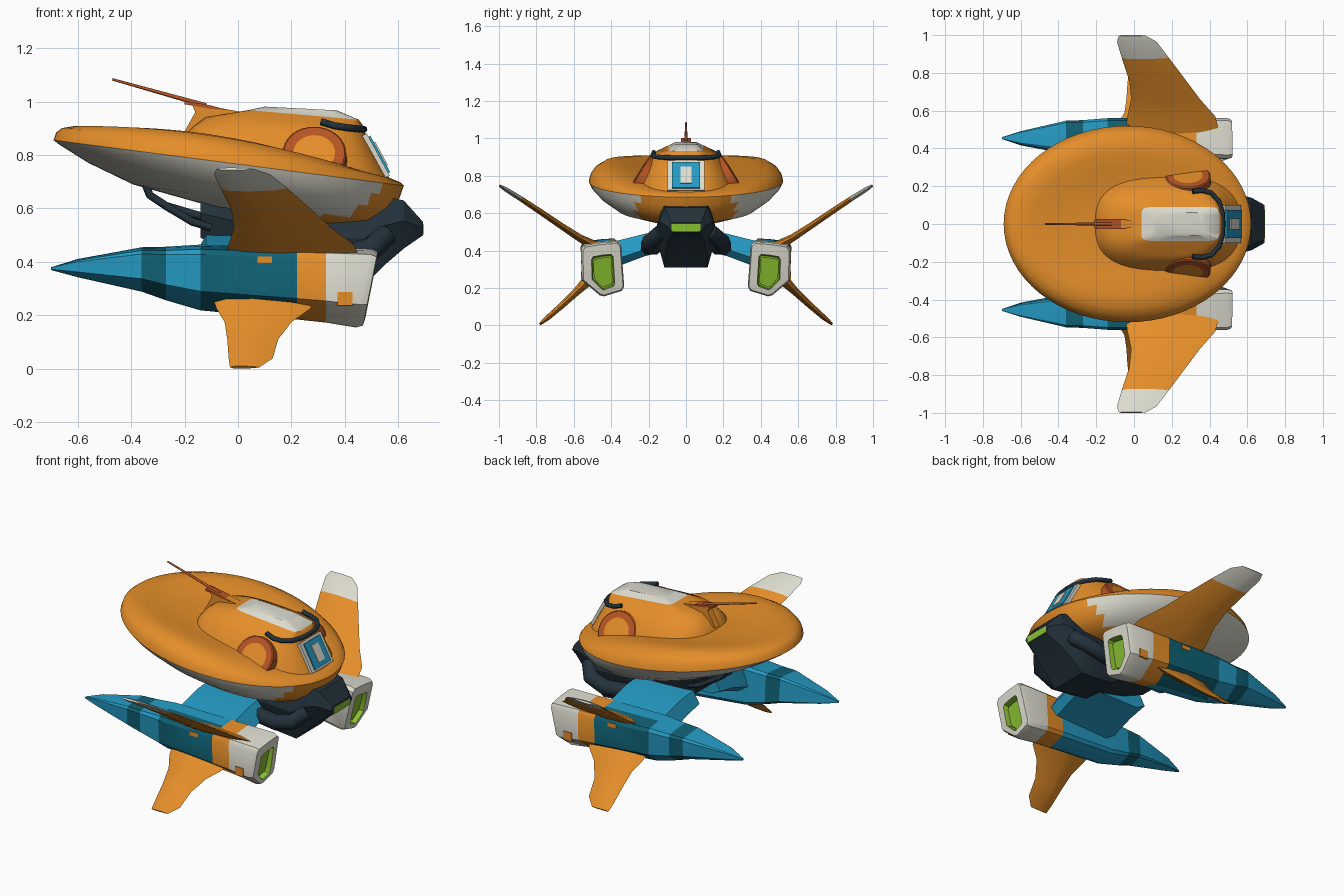
import bpy, bmesh
from math import cos, sin, pi, radians, copysign
from mathutils import Vector

if "Cube" in bpy.data.objects:
    bpy.data.objects.remove(bpy.data.objects["Cube"])

# Colours
COLOURS = {
    "orange": (0.78, 0.27, 0.022), "white": (0.72, 0.71, 0.62),
    "blue": (0.018, 0.32, 0.54), "teal": (0.005, 0.12, 0.18),
    "slate": (0.017, 0.032, 0.045), "rust": (0.47, 0.09, 0.018),
    "green": (0.25, 0.52, 0.03)}
MATS = {}
for key, rgb in COLOURS.items():
    m = bpy.data.materials.new(key + "_paint")
    m.use_nodes = True
    m.diffuse_color = (*rgb, 1)
    bsdf = m.node_tree.nodes["Principled BSDF"]
    bsdf.inputs["Base Color"].default_value = (*rgb, 1)
    bsdf.inputs["Roughness"].default_value = 0.6
    MATS[key] = m


def finish(ob, mirror=False, angle=35):
    """Smooth shading with sharp edges, optional mirror across y."""
    bpy.ops.object.select_all(action="DESELECT")
    ob.select_set(True)
    bpy.context.view_layer.objects.active = ob
    if ob.type == "MESH":
        bpy.ops.object.shade_smooth_by_angle(angle=radians(angle))
    if mirror:
        ob.modifiers.new("mirror", "MIRROR").use_axis = (False, True, False)
    return ob


def loft(name, rings, bands, mirror=False, rule=None, angle=35):
    """Skin closed rings; bands holds one colour per strip, caps use the end strips."""
    bm = bmesh.new()
    keys = list(dict.fromkeys(bands)) + [k for k in COLOURS if k not in bands]
    rows = [[bm.verts.new(p) for p in ring] for ring in rings]
    n = len(rows[0])
    faces = [(bm.faces.new(rows[0]), bands[0]), (bm.faces.new(rows[-1]), bands[-1])]
    for a, b, colour in zip(rows, rows[1:], bands):
        for i in range(n):
            j = (i + 1) % n
            faces.append((bm.faces.new((a[i], a[j], b[j], b[i])), colour))
    for f, colour in faces:
        if rule:
            colour = rule(f.calc_center_median(), colour)
        f.material_index = keys.index(colour)
    bmesh.ops.recalc_face_normals(bm, faces=bm.faces)
    me = bpy.data.meshes.new(name)
    bm.to_mesh(me)
    bm.free()
    for k in keys:
        me.materials.append(MATS[k])
    ob = bpy.data.objects.new(name, me)
    bpy.context.collection.objects.link(ob)
    return finish(ob, mirror, angle)


def prism(name, outline, half, colour):
    """Side outline (x, z) given thickness in y."""
    return loft(name, [[(x, y, z) for x, z in outline] for y in (-half, half)], [colour])


def plate(name, loc, size, tilt, colour):
    bpy.ops.mesh.primitive_cube_add(size=1, location=loc, rotation=(0, tilt, 0))
    ob = bpy.context.object
    ob.name, ob.scale = name, size
    ob.data.materials.append(MATS[colour])


def tube(name, points, radius, colour, mirror=False, end=1.0):
    cu = bpy.data.curves.new(name, "CURVE")
    cu.dimensions = "3D"
    cu.bevel_depth, cu.bevel_resolution, cu.use_fill_caps = radius, 2, True
    sp = cu.splines.new("POLY")
    sp.points.add(len(points) - 1)
    for i, p in enumerate(points):
        sp.points[i].co = (*p, 1)
        sp.points[i].radius = 1 + (end - 1) * i / (len(points) - 1)
    cu.materials.append(MATS[colour])
    ob = bpy.data.objects.new(name, cu)
    bpy.context.collection.objects.link(ob)
    return finish(ob, mirror)


def oval(x0, x1, half, z0, z1, power=2.0, bend=0.0, n=64):
    """Superellipse ring running from z0 at x0 to z1 at x1, its ends bent down."""
    ring = []
    for i in range(n):
        c, s = cos(2 * pi * i / n), sin(2 * pi * i / n)
        u = copysign(abs(c) ** (2 / power), c)
        v = copysign(abs(s) ** (2 / power), s)
        ring.append(((x0 + x1) / 2 + u * (x1 - x0) / 2, half * v,
                     z0 + (z1 - z0) * (u + 1) / 2 - bend * u * u))
    return ring


# Tilted saucer hull: (radius fraction, height, rearward shift, tilt, bend)
def disc(frac, height, shift, tilt=0.0, bend=0.0):
    x0, x1 = -0.035 + shift - 0.655 * frac, -0.035 + shift + 0.655 * frac
    mid = 0.745 + height
    return oval(x0, x1, 0.52 * frac, mid - 0.153 * x0 - tilt, mid - 0.153 * x1 + tilt, bend=bend)


SAUCER = [(0.12, -0.15, 0.22), (0.4, -0.15, 0.18), (0.7, -0.115, 0.1), (0.87, -0.06, 0.045),
          (0.97, -0.01, 0.005), (1, 0.02, 0, 0.015), (0.985, 0.052, 0, 0.005, 0.012),
          (0.94, 0.085, -0.008, 0, 0.03), (0.85, 0.112, -0.02, -0.005, 0.047),
          (0.72, 0.116, -0.03, -0.005, 0.045), (0.55, 0.1, -0.03, 0, 0.03), (0.3, 0.08, 0)]
loft("saucer", [disc(*s) for s in SAUCER], ["white"] * 5 + ["orange"] * 6,
     rule=lambda c, k: "orange" if c.x > 0.3 and abs(c.y) < 0.26 else k)

# Cabin dome with a painted roof panel
loft("cabin", [oval(-0.22, 0.585, 0.28, 0.82, 0.68, 2.4), oval(-0.2, 0.517, 0.235, 0.87, 0.80, 2.8),
               oval(-0.17, 0.475, 0.195, 0.905, 0.885, 2.8), oval(-0.12, 0.466, 0.16, 0.942, 0.912, 3),
               oval(0.04, 0.452, 0.09, 0.968, 0.932, 9), oval(0.1, 0.37, 0.06, 0.981, 0.967, 9)],
     ["orange"] * 4 + ["white"])
tube("visor", [(0.31, 0.172, 0.925), (0.36, 0.178, 0.91), (0.41, 0.165, 0.902), (0.45, 0.12, 0.898),
               (0.468, 0.06, 0.896), (0.471, 0, 0.896)], 0.013, "slate", mirror=True)
plate("window_frame", (0.511, 0, 0.795), (0.03, 0.2, 0.18), -0.5, "white")
plate("window", (0.528, 0, 0.802), (0.009, 0.15, 0.155), -0.5, "blue")
plate("window_patch", (0.533, 0, 0.804), (0.009, 0.06, 0.1), -0.5, "white")


# Round hatches leaning on the cabin sides, rust rim around an orange centre
def hatch_ring(radius, out):
    angles = [2 * pi * i / 32 for i in range(32)]
    return [(0.285 + radius * cos(a), 0.256 - 0.53 * radius * sin(a) + 0.85 * out,
             0.807 + 0.85 * radius * sin(a) + 0.53 * out) for a in angles]


loft("hatch", [hatch_ring(0.125, -0.08), hatch_ring(0.12, -0.006), hatch_ring(0.114, 0),
               hatch_ring(0.078, 0.002), hatch_ring(0.05, 0.003)],
     ["rust"] * 3 + ["orange"], mirror=True)

# Antenna
prism("antenna_mount", [(-0.21, 0.87), (-0.16, 0.96), (-0.17, 0.985), (-0.09, 0.98), (0.02, 0.96),
                        (0, 0.9)], 0.022, "orange")
prism("antenna_base", [(-0.2, 0.99), (-0.2, 1.003), (-0.1, 0.985), (-0.04, 0.968), (-0.1, 0.972)],
      0.026, "rust")
tube("antenna", [(-0.12, 0, 0.985), (-0.47, 0, 1.083)], 0.009, "rust", end=0.5)

# Central engine body: (x, half width, bottom, top)
HEX = [(0.8, 1), (1, 0.15), (0.7, -1), (-0.7, -1), (-1, 0.15), (-0.8, 1)]
BODY = [(-0.14, 0.13, 0.49, 0.65), (0, 0.13, 0.43, 0.64), (0.17, 0.13, 0.39, 0.62),
        (0.25, 0.16, 0.33, 0.62), (0.47, 0.165, 0.31, 0.62), (0.55, 0.155, 0.39, 0.645),
        (0.62, 0.14, 0.45, 0.63), (0.692, 0.1, 0.5, 0.55)]
loft("engine_body", [[(x, u * w, (lo + hi) / 2 + v * (hi - lo) / 2) for u, v in HEX]
                     for x, w, lo, hi in BODY], ["slate"] * 7, angle=25)
plate("engine_light", (0.69, 0, 0.522), (0.009, 0.155, 0.04), 0, "green")
tube("side_pipe", [(0.55, 0.13, 0.5), (0.5, 0.19, 0.45), (0.4, 0.2, 0.42), (0.25, 0.17, 0.42)],
     0.045, "slate", mirror=True)
for i, y in enumerate((0.05, 0.11)):
    tube("under_cable_%d" % i, [(-0.35, y, 0.7), (-0.33, y, 0.65), (-0.27, y, 0.61),
                                (-0.17, y, 0.58 - 0.03 * i), (-0.1, y, 0.56 - 0.03 * i)],
         0.015, "slate", mirror=True)

# Struts joining body and pods
BOX = [(-0.16, 0.3), (-0.12, 1), (0.24, 1), (0.3, 0.3), (0.26, 0), (-0.1, 0)]
loft("strut", [[(x, y, lo + v * (hi - lo)) for x, v in BOX] for y, lo, hi in
               ((0.1, 0.4, 0.5), (0.22, 0.37, 0.49), (0.38, 0.31, 0.45))],
     ["blue", "blue"], mirror=True, angle=25)

# Engine pods: (x, y, z, half width, half height, colour of the strip ahead)
SECTION = [(1, 0.7), (0.87, 0.86), (0, 0.96), (-0.75, 1), (-0.92, 0.88), (-1.07, -0.65),
           (-0.95, -0.8), (-0.1, -1), (0.1, -0.96), (0.95, -0.42)]
POD = [(-0.7, 0.455, 0.375, 0.005, 0.005, ""), (-0.6, 0.455, 0.377, 0.036, 0.034, "blue"),
       (-0.36, 0.462, 0.372, 0.085, 0.083, "blue"), (-0.27, 0.46, 0.357, 0.09, 0.1, "teal"),
       (-0.14, 0.46, 0.342, 0.1, 0.123, "blue"), (0.22, 0.455, 0.32, 0.108, 0.135, "teal"),
       (0.33, 0.452, 0.313, 0.109, 0.14, "orange"), (0.47, 0.45, 0.302, 0.112, 0.147, "white"),
       (0.495, 0.448, 0.3, 0.104, 0.138, "white"), (0.495, 0.445, 0.285, 0.06, 0.095, "white"),
       (0.45, 0.445, 0.285, 0.054, 0.088, "green")]
loft("pod", [[(x + (0.2 * v * h if x > 0.4 else 0), y + u * w, z + v * h) for u, v in SECTION]
             for x, y, z, w, h, c in POD], [p[5] for p in POD[1:]], mirror=True,
     rule=lambda c, k: "blue" if k == "teal" and c.x > -0.1 and c.y < 0.43 else k)
loft("pod_light", [[(0.462 + d + 0.018 * v, 0.445 + 0.05 * u, 0.285 + 0.08 * v)
                    for u, v in SECTION] for d in (0, 0.009)], ["green"], mirror=True)
for side, label in ((1, "back"), (-1, "front")):
    plate(label + "_pod_badge", (0.4, side * 0.557, 0.262), (0.055, 0.009, 0.05), 0, "orange")
    plate(label + "_pod_mark", (0.1, side * 0.56, 0.408), (0.055, 0.009, 0.025), 0, "orange")


# Wings and fins: lens sections (y, z, front x, rear x, thickness)
def wing(name, stations, normal, bands):
    lens = [(0, 0), (0.12, 0.75), (0.4, 1), (0.8, 0.6), (1, 0), (0.8, -0.6), (0.4, -1), (0.12, -0.75)]
    nv = Vector(normal).normalized()
    rings = [[(a + (b - a) * u, y + nv.x * t * v / 2, z + nv.y * t * v / 2) for u, v in lens]
             for y, z, a, b, t in stations]
    return loft(name, rings, bands, mirror=True, angle=40)


wing("upper_wing", [(0.46, 0.41, -0.05, 0.46, 0.06), (0.57, 0.468, -0.035, 0.43, 0.04),
                    (0.66, 0.527, -0.015, 0.35, 0.034), (0.76, 0.595, -0.025, 0.275, 0.032),
                    (0.88, 0.675, -0.065, 0.185, 0.028), (0.965, 0.728, -0.09, 0.12, 0.024),
                    (0.998, 0.748, -0.08, 0.06, 0.012)],
     (-0.56, 0.83), ["orange"] * 4 + ["white"] * 2)
wing("lower_fin", [(0.47, 0.28, -0.1, 0.3, 0.07), (0.54, 0.225, -0.08, 0.27, 0.055),
                   (0.59, 0.175, -0.05, 0.2, 0.04), (0.66, 0.11, -0.04, 0.15, 0.034),
                   (0.74, 0.04, -0.035, 0.13, 0.028), (0.782, 0.006, -0.03, 0.08, 0.014)],
     (0.68, 0.73), ["orange"] * 5)
